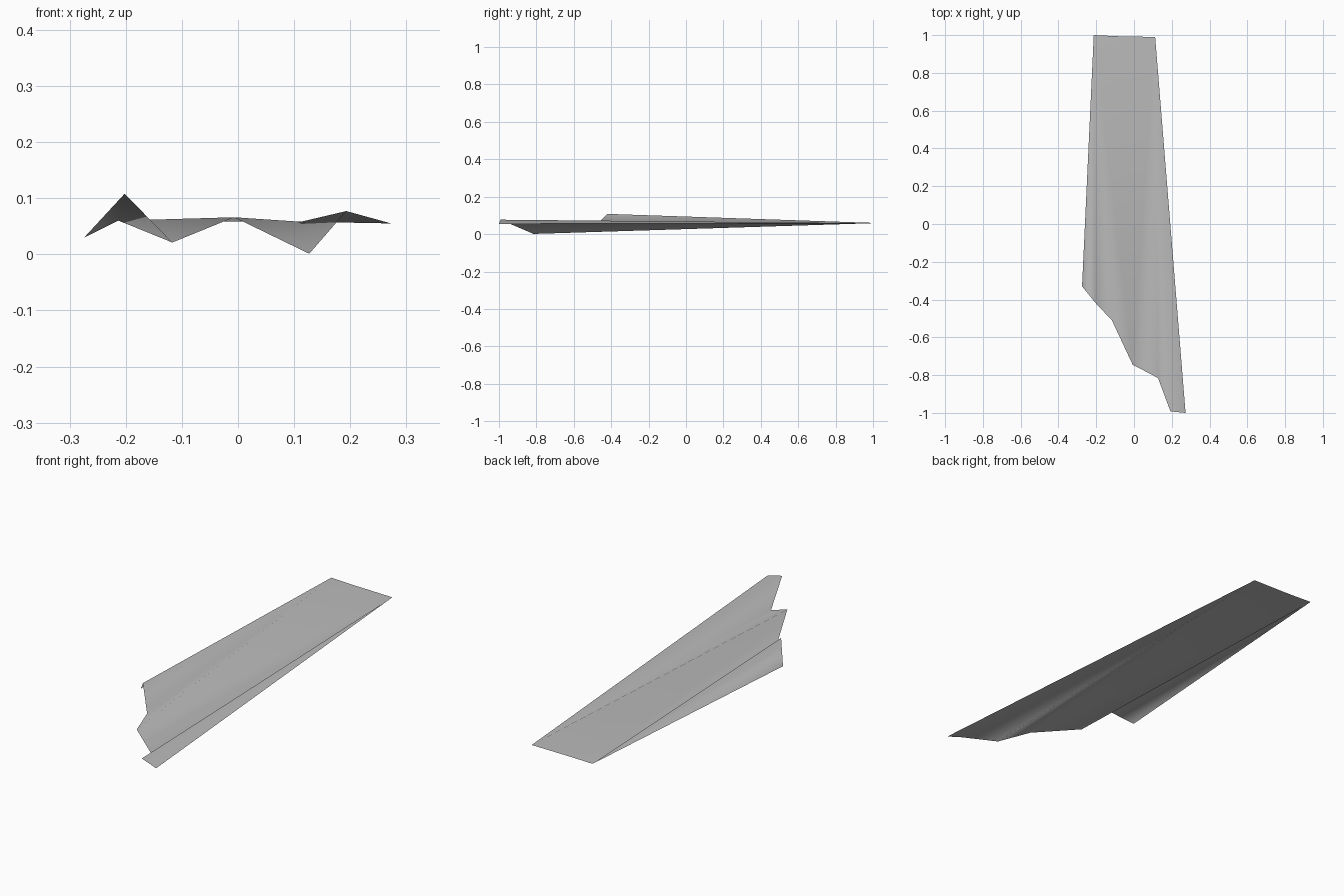
import bpy

cube = bpy.data.objects.get("Cube")
if cube:
    bpy.data.objects.remove(cube)

# Single plain grey surface
grey = bpy.data.materials.new("plain_grey")
grey.use_nodes = True
colour = (0.5, 0.5, 0.5, 1)
grey.diffuse_color = colour
grey.node_tree.nodes["Principled BSDF"].inputs["Base Color"].default_value = colour

# Zigzag front rim: outer edge, ridge, valley, middle, valley, ridge, outer edge
front_rim = [
    (-0.275, -0.33, 0.029), (-0.202, -0.42, 0.108), (-0.117, -0.51, 0.021),
    (-0.007, -0.745, 0.066), (0.127, -0.815, 0.001), (0.193, -0.992, 0.077),
    (0.273, -1.0, 0.055),
]
# Straight back rim
back_rim = [(-0.213, 1.0, 0.06), (-0.085, 0.994, 0.059), (0.112, 0.99, 0.058)]
middle = 3
left_corner, back_middle, right_corner = 7, 8, 9

# Pleats fan from each back corner to the front rim
faces = [(i, i + 1, left_corner if i < middle else right_corner)
         for i in range(len(front_rim) - 1)]
# Flat panels between the two fans
faces += [(middle, back_middle, left_corner), (middle, right_corner, back_middle)]

mesh = bpy.data.meshes.new("pleated_sheet")
mesh.from_pydata(front_rim + back_rim, [], faces)
mesh.materials.append(grey)
mesh.update()
sheet = bpy.data.objects.new("pleated_sheet", mesh)
bpy.context.collection.objects.link(sheet)
mesh.shade_smooth()
